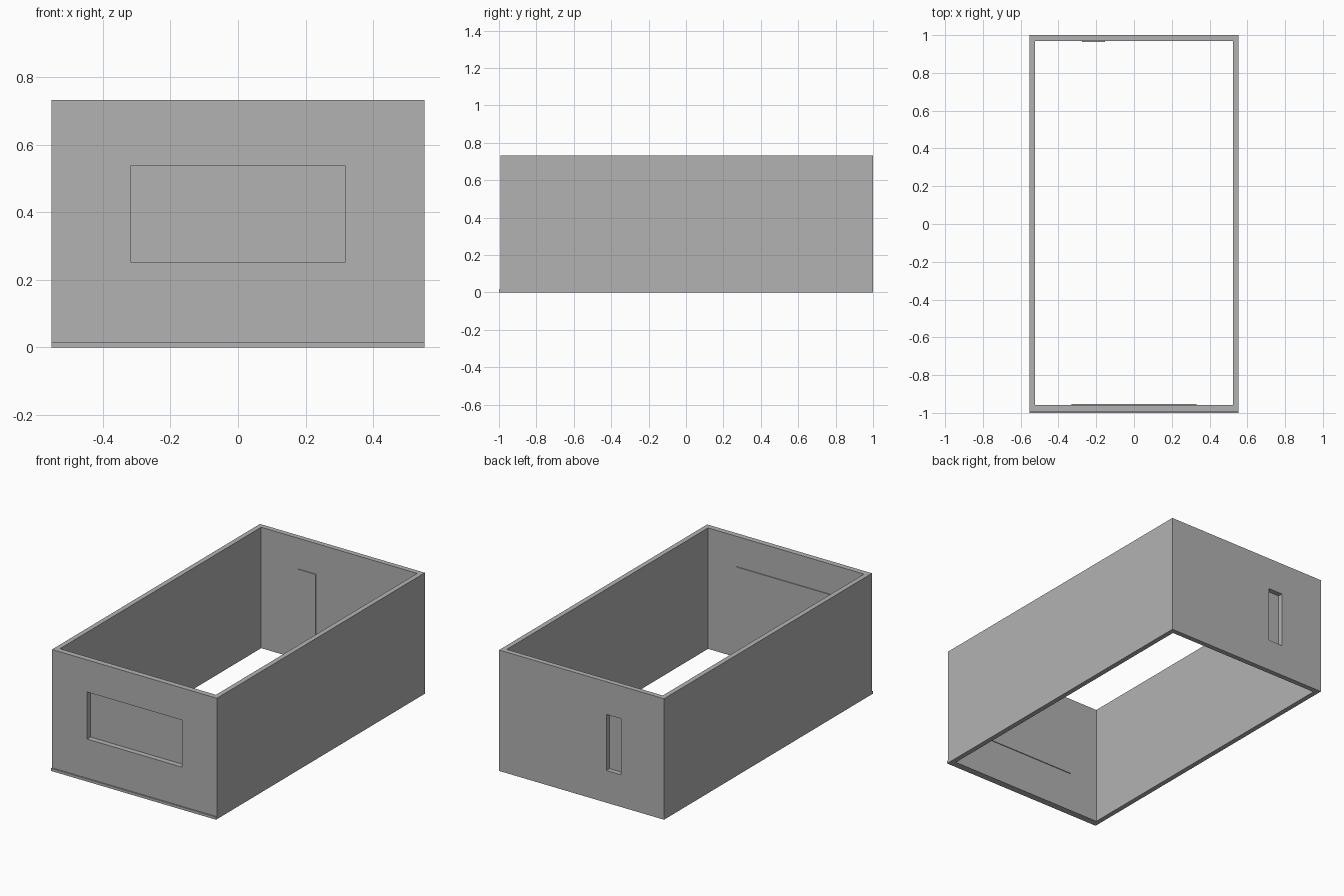
import bpy
import bmesh

if "Cube" in bpy.data.objects:
    bpy.data.objects.remove(bpy.data.objects["Cube"], do_unlink=True)

# Single plain grey finish
grey = bpy.data.materials.new("plain grey")
grey.use_nodes = True
colour = (0.448, 0.448, 0.448, 1)
grey.diffuse_color = colour
grey.node_tree.nodes["Principled BSDF"].inputs["Base Color"].default_value = colour


def box(name, low, high):
    """Axis-aligned box between two corners."""
    bm = bmesh.new()
    bmesh.ops.create_cube(bm, size=1)
    for v in bm.verts:
        v.co = [high[i] if v.co[i] > 0 else low[i] for i in range(3)]
    mesh = bpy.data.meshes.new(name)
    bm.to_mesh(mesh)
    bm.free()
    mesh.materials.append(grey)
    obj = bpy.data.objects.new(name, mesh)
    bpy.context.collection.objects.link(obj)
    return obj


def cut(target, low, high):
    """Subtract a box from the target and discard the cutter."""
    cutter = box("cutter", low, high)
    cutter.hide_render = True
    mod = target.modifiers.new("cut", 'BOOLEAN')
    mod.operation = 'DIFFERENCE'
    mod.solver = 'EXACT'
    mod.object = cutter
    bpy.context.view_layer.objects.active = target
    bpy.ops.object.modifier_apply(modifier=mod.name)
    bpy.data.objects.remove(cutter, do_unlink=True)


WIDTH, HEIGHT = 0.553, 0.733      # half width, full height
INNER = 0.523                     # inner half width
FRONT, BACK = -0.992, 1.0         # outer wall faces
FRONT_IN, BACK_IN = -0.958, 0.969  # inner wall faces
MARGIN, PLATE = 0.012, 0.005

# Open rectangular wall frame
frame = box("wall_frame", (-WIDTH, FRONT, 0), (WIDTH, BACK, HEIGHT))
cut(frame, (-INNER, FRONT_IN, -0.1), (INNER, BACK_IN, 1))

# Openings: wide panel in the front wall, narrow slot in the back wall
cut(frame, (-0.318, -1.1, 0.253), (0.318, -0.9, 0.538))
cut(frame, (-0.264, 0.9, 0.195), (-0.166, 1.1, 0.535))

# Thin backing plates closing both openings from the inside
box("front_panel_backing", (-0.318 - MARGIN, FRONT_IN - 0.001, 0.253 - MARGIN),
    (0.318 + MARGIN, FRONT_IN + PLATE, 0.538 + MARGIN))
box("back_slot_backing", (-0.264 - MARGIN, BACK_IN - PLATE, 0.195 - MARGIN),
    (-0.166 + MARGIN, BACK_IN + 0.001, 0.535 + MARGIN))

# Slim lip along the bottom of the front wall
box("front_bottom_lip", (-WIDTH, -1.0, 0), (WIDTH, FRONT, 0.016))
